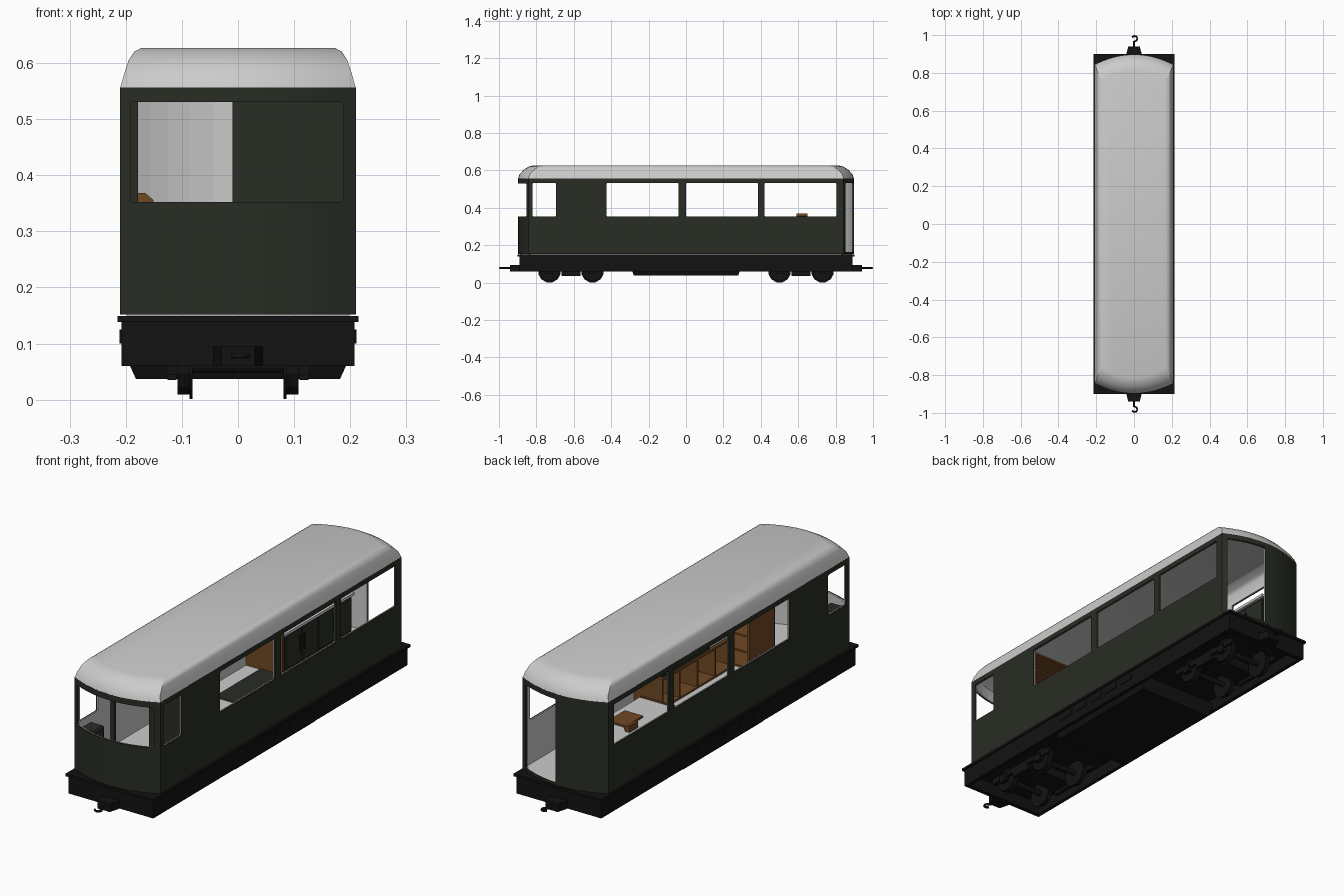
import bpy, bmesh, math
from mathutils import Matrix, Vector

if "Cube" in bpy.data.objects:
    bpy.data.objects.remove(bpy.data.objects["Cube"])


def material(name, rgb):
    m = bpy.data.materials.new(name)
    m.diffuse_color = (*rgb, 1)
    m.use_nodes = True
    m.node_tree.nodes["Principled BSDF"].inputs["Base Color"].default_value = m.diffuse_color
    return m


GREEN = material("dark_green", (.022, .026, .018))
BLACK = material("black", (.006, .006, .006))
WOOD = material("wood", (.16, .065, .018))


def finish(name, bm, mat=None):
    bmesh.ops.recalc_face_normals(bm, faces=bm.faces)
    me = bpy.data.meshes.new(name)
    bm.to_mesh(me)
    bm.free()
    ob = bpy.data.objects.new(name, me)
    bpy.context.collection.objects.link(ob)
    if mat:
        me.materials.append(mat)
    return ob


def boxes(name, spans, mat=None, bevel=0):
    """Each span is (x0, x1, y0, y1, z0, z1)."""
    bm = bmesh.new()
    for x0, x1, y0, y1, z0, z1 in spans:
        mtx = Matrix.Translation(((x0 + x1) / 2, (y0 + y1) / 2, (z0 + z1) / 2)) \
            @ Matrix.Diagonal((x1 - x0, y1 - y0, z1 - z0, 1))
        bmesh.ops.create_cube(bm, size=1, matrix=mtx)
    if bevel:
        bmesh.ops.bevel(bm, geom=bm.edges[:], offset=bevel, segments=1, affect='EDGES')
    return finish(name, bm, mat)


def prism(name, profile, axis, a, b, mat):
    """Extrude a 2D profile along x (profile = y,z), y (x,z) or z (x,y)."""
    put = {'x': lambda p, t: (t, p[0], p[1]), 'y': lambda p, t: (p[0], t, p[1]),
           'z': lambda p, t: (p[0], p[1], t)}[axis]
    bm = bmesh.new()
    lo = [bm.verts.new(put(p, a)) for p in profile]
    hi = [bm.verts.new(put(p, b)) for p in profile]
    bm.faces.new(lo)
    bm.faces.new(hi)
    for i in range(len(lo)):
        j = (i + 1) % len(lo)
        bm.faces.new((lo[i], lo[j], hi[j], hi[i]))
    return finish(name, bm, mat)


def outline(dx, dy, n=14):
    """Plan of the car: straight sides and bowed ends."""
    w = .21 - dx
    end = [(w * math.cos(math.pi * i / n), .843 - dy + .055 * math.sin(math.pi * i / n) ** 2)
           for i in range(n + 1)]
    return end + [(-x, -y) for x, y in end]


def loft(name, rings, mat=None, loop=False, cap_start=False, cap_end=False):
    bm = bmesh.new()
    vs = [[bm.verts.new((x, y, z)) for x, y in outline(dx, dy)] for dx, dy, z in rings]
    pairs = list(zip(vs, vs[1:])) + ([(vs[-1], vs[0])] if loop else [])
    for a, b in pairs:
        for i in range(len(a)):
            j = (i + 1) % len(a)
            bm.faces.new((a[i], a[j], b[j], b[i]))
    if cap_start:
        bm.faces.new(vs[0])
    if cap_end:
        bm.faces.new(vs[-1])
    return finish(name, bm, mat)


# Body shell and light lining, cut by windows and rear doorway
def ring(a, b):
    return [(a, a, .152), (a, a, .556), (b, b, .556), (b, b, .152)]


body = loft("body_shell", ring(0, .006), GREEN, loop=True)
lining = loft("inner_lining", ring(.0062, .010), loop=True)
side = [(-.82, -.695), (-.425, -.04), (0, .385), (.42, .805)]
cutter = boxes("opening_cutter",
               [(-.3, .3, a, b, .353, .533) for a, b in side]
               + [(-.192, .188, -1, -.825, .352, .53), (.01, .188, .825, 1, .162, .533)], bevel=.004)
cutter.hide_render = True
for ob in (body, lining):
    mod = ob.modifiers.new("openings", 'BOOLEAN')
    mod.operation, mod.solver, mod.object = 'DIFFERENCE', 'EXACT', cutter
    bpy.context.view_layer.objects.active = ob
    bpy.ops.object.modifier_apply(modifier=mod.name)
bpy.data.objects.remove(cutter)

# Roof shell with rounded edges
inner = [(.04, .085, .619), (.02, .04, .602), (.012, .014, .58), (.008, .008, .555)]
outer = [(0, 0, .555), (.007, .008, .58), (.015, .032, .605), (.025, .058, .62), (.038, .083, .627)]
roof = loft("roof", inner + outer, cap_start=True, cap_end=True)
bpy.context.view_layer.objects.active = roof
roof.select_set(True)
bpy.ops.object.shade_smooth_by_angle(angle=math.radians(35))

# Floor and chassis
loft("floor", [(.011, .011, .150), (.011, .011, .160)], cap_start=True, cap_end=True)
boxes("chassis_deck", [(-.215, .215, -.9, .9, .138, .149)], BLACK)
boxes("chassis_frame", [(s * .2 - .008, s * .2 + .008, -.89, .89, .06, .138) for s in (-1, 1)]
      + [(-.192, .192, y - .01, y + .01, .06, .138) for y in (-.88, .88)]
      + [(-.192, .192, -.87, .87, .115, .137)], BLACK)
tank = prism("underfloor_box", [(-.208, .095), (-.182, .037), (.182, .037), (.208, .095)],
             'y', -.3, .3, BLACK)
for v in tank.data.vertices:                      # sloping ends
    if v.co.z < .05:
        v.co.y *= .93
boxes("underfloor_vents", [(s * .209 - .002, s * .209 + .002, y, y + .07, .1, .125)
                           for s in (-1, 1) for y in (-.24, -.14, -.04, .06, .16)], BLACK)


# Bogies with flanged wheels
def wheel(bm, x, y, r, w):
    m = Matrix.Translation((x, y, .06)) @ Matrix.Rotation(math.pi / 2, 4, 'Y') \
        @ Matrix.Rotation(math.pi / 12, 4, 'Z')
    bmesh.ops.create_cone(bm, cap_ends=True, segments=12, radius1=r, radius2=r, depth=w, matrix=m)


for label, cy in (("front", -.615), ("rear", .615)):
    bm = bmesh.new()
    for y in (cy - .115, cy + .115):
        for s in (-1, 1):
            wheel(bm, s * .097, y, .053, .022)
            wheel(bm, s * .084, y, .061, .005)
        wheel(bm, 0, y, .012, .2)
    finish(label + "_wheels", bm, BLACK)
    boxes(label + "_bogie", [(s * .118 - .006, s * .118 + .006, cy - .19, cy + .19, .06, .085)
                             for s in (-1, 1)]
          + [(s * .118 - .008, s * .118 + .008, cy - .05, cy + .05, .035, .07) for s in (-1, 1)]
          + [(-.118, .118, cy - .05, cy + .05, .05, .09), (-.04, .04, cy - .04, cy + .04, .09, .115)]
          + [(s * .118 - .01, s * .118 + .01, cy + d - .02, cy + d + .02, .045, .078)
             for s in (-1, 1) for d in (-.115, .115)], BLACK)

# Couplers: tapered block, bar and hook
for label, s in (("front", -1), ("rear", 1)):
    prism(label + "_coupler", [(-.045, s * .885), (.045, s * .885), (.03, s * .94), (-.03, s * .94)],
          'z', .06, .095, BLACK)
    cu = bpy.data.curves.new(label + "_hook", 'CURVE')
    cu.dimensions, cu.bevel_depth, cu.bevel_resolution = '3D', .005, 1
    cu.use_fill_caps = True
    pts = [(0, .93), (0, .965), (.012, .97), (.018, .982), (.012, .993), (0, .995), (-.01, .988)]
    sp = cu.splines.new('POLY')
    sp.points.add(len(pts) - 1)
    for p, (x, y) in zip(sp.points, pts):
        p.co = (s * x * s, s * y, .078, 1)
    cu.materials.append(BLACK)
    bpy.context.collection.objects.link(bpy.data.objects.new(label + "_hook", cu))

# Cab partition with a doorway, and cab console
boxes("cab_partition", [(-.198, -.178, -.61, -.6, .16, .555), (-.01, .198, -.61, -.6, .16, .555),
                        (-.178, -.01, -.61, -.6, .53, .555)], GREEN)
boxes("cab_console", [(-.19, -.12, -.84, -.76, .16, .335)], GREEN, bevel=.006)

# Wardrobe behind the partition with open shelves facing back
boxes("wardrobe", [(-.01, 0, -.6, -.43, .16, .53), (.188, .198, -.6, -.43, .16, .53),
                   (0, .188, -.6, -.592, .16, .53)]
      + [(0, .188, -.592, -.43, z, z + .008) for z in (.16, .23, .3, .37, .44, .522)], WOOD)

# Bench bed along the right wall with open cubbies
boxes("bed_base", [(.06, .198, -.42, .08, .16, .168), (.06, .198, -.42, .08, .285, .295),
                   (.19, .198, -.42, .08, .168, .335)]
      + [(.06, .19, y, y + .008, .168, .285) for y in (-.42, -.296, -.172, -.048, .072)], WOOD)
boxes("mattress", [(.066, .188, -.41, .07, .295, .318)], None, bevel=.006)
boxes("blanket", [(.062, .189, -.26, .07, .296, .322)], GREEN, bevel=.004)

# Kitchen unit along the left wall
boxes("kitchen_cabinet", [(-.198, -.03, .36, .835, .16, .328)], GREEN)
boxes("kitchen_doors", [(-.03, -.025, .37 + i * .116, .48 + i * .116, .175, .32) for i in range(4)], GREEN)
boxes("door_handles", [(-.025, -.019, y - .003, y + .003, .22, .29)
                       for y in (.47, .496, .702, .728)], BLACK)
boxes("countertop", [(-.198, -.018, .35, .84, .328, .34)])
boxes("cutting_board", [(-.14, -.05, .5, .62, .34, .348)], WOOD)
prism("wooden_bowl", [(-.178, .34), (-.158, .34), (-.15, .355), (-.165, .368), (-.178, .368)],
      'y', .59, .65, WOOD)
boxes("kitchen_end_panel", [(-.198, -.02, .34, .35, .16, .345)], WOOD)
